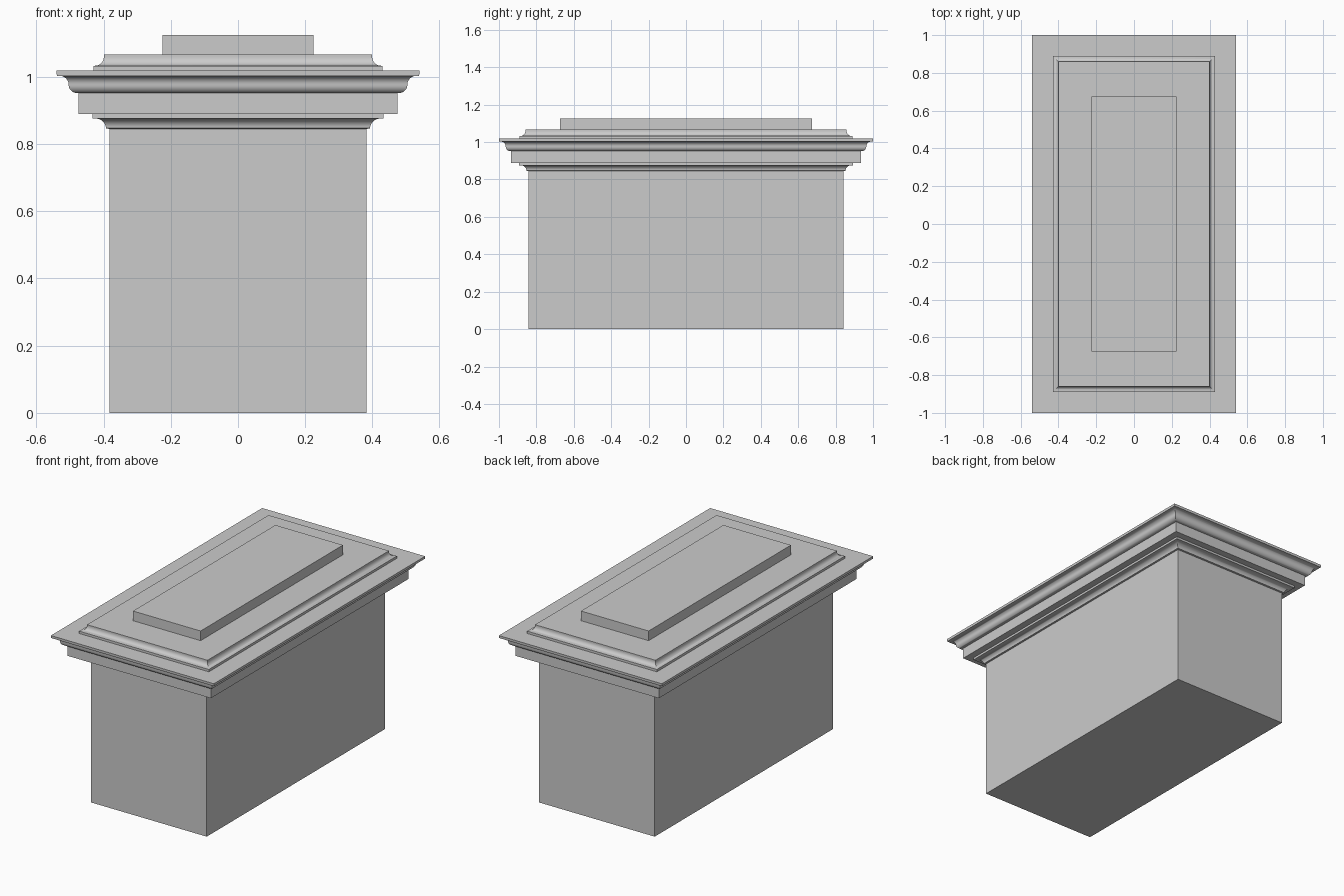
import bpy, bmesh, math

if "Cube" in bpy.data.objects:
    bpy.data.objects.remove(bpy.data.objects["Cube"])

DEPTH_EXTRA = 0.46  # every tier is this much deeper than wide (half sizes)


def tier(name, profile, extra=DEPTH_EXTRA):
    """Sweep a (half width, z) profile round a mitred rectangle and cap both ends."""
    bm = bmesh.new()
    rings = [[bm.verts.new((sx * h, sy * (h + extra), z))
              for sx, sy in ((-1, -1), (1, -1), (1, 1), (-1, 1))]
             for h, z in profile]
    for a, b in zip(rings, rings[1:]):
        for i in range(4):
            j = (i + 1) % 4
            bm.faces.new((a[i], a[j], b[j], b[i]))
    bm.faces.new(rings[0][::-1])
    bm.faces.new(rings[-1])
    mesh = bpy.data.meshes.new(name)
    bm.to_mesh(mesh)
    bm.free()
    ob = bpy.data.objects.new(name, mesh)
    bpy.context.collection.objects.link(ob)
    bpy.ops.object.select_all(action='DESELECT')
    ob.select_set(True)
    bpy.context.view_layer.objects.active = ob
    bpy.ops.object.shade_smooth_by_angle(angle=math.radians(40))
    return ob


def arc(cx, cz, rx, rz, start, end, n=8):
    """Elliptical arc points for moulding curves, angles in degrees."""
    angles = [math.radians(start + (end - start) * i / n) for i in range(n + 1)]
    return [(cx + rx * math.cos(t), cz + rz * math.sin(t)) for t in angles]


# Main shaft
tier("shaft", [(0.383, 0), (0.383, 0.845)])

# Concave moulding under the frieze, with a thin fillet on top
tier("lower_moulding",
     [(0.383, 0.845)] + arc(0.425, 0.847, 0.032, 0.029, 180, 90)
     + [(0.433, 0.876), (0.433, 0.889)])

# Plain band
tier("frieze", [(0.475, 0.889), (0.475, 0.952)])

# S-curved cornice: convex below, concave above, then a thin edge
tier("cornice",
     [(0.475, 0.952)] + arc(0.480, 0.977, 0.024, 0.025, -90, 0)
     + arc(0.531, 0.977, 0.027, 0.026, 180, 90)[1:]
     + [(0.539, 1.003), (0.54, 1.018)])

# Stepped cap with a concave edge
tier("cap_slab",
     [(0.43, 1.018), (0.43, 1.032)] + arc(0.424, 1.060, 0.025, 0.027, 270, 180)
     + [(0.399, 1.067)])

# Raised block on top
tier("top_block", [(0.224, 1.067), (0.224, 1.125)], 0.45)
